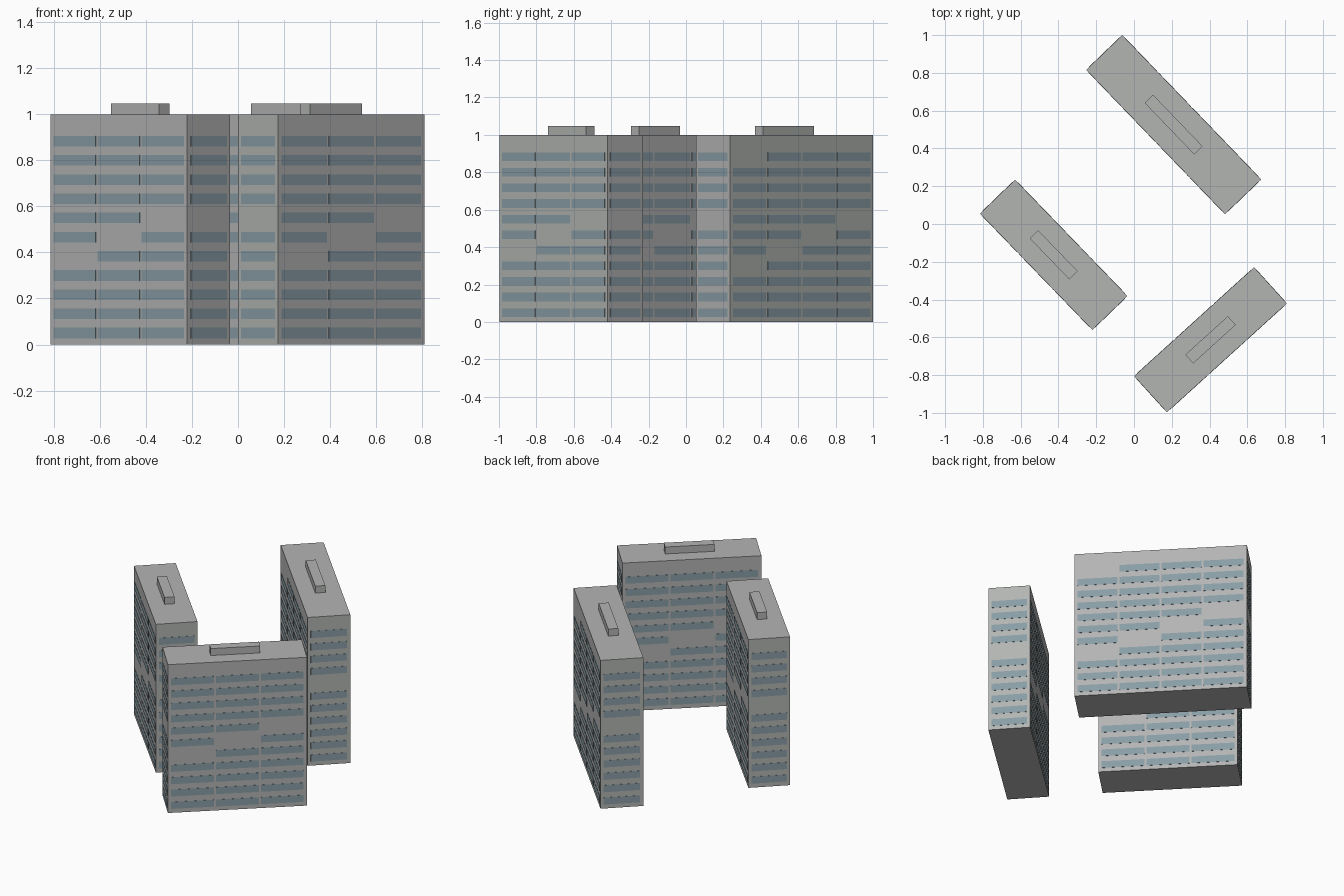
import bpy, bmesh, math
from mathutils import Matrix, Vector

cube = bpy.data.objects.get("Cube")
if cube:
    bpy.data.objects.remove(cube)

ROWS, PITCH, FIRST = 11, 0.0833, 0.05    # storeys of glazing
BAND, MARGIN, GAP = 0.046, 0.02, 0.012   # band height, corner margin, mullion gap


def material(name, rgb):
    m = bpy.data.materials.new(name)
    m.use_nodes = True
    m.diffuse_color = (*rgb, 1)
    m.node_tree.nodes["Principled BSDF"].inputs["Base Color"].default_value = (*rgb, 1)
    return m


concrete = material("grey concrete", (0.45, 0.46, 0.45))
glass = material("blue grey glass", (0.25, 0.34, 0.38))


def add_box(bm, size, centre, turn=Matrix()):
    bmesh.ops.create_cube(bm, size=1, matrix=turn @ Matrix.Translation(centre)
                          @ Matrix.Diagonal((*size, 1)))


def finish(bm, name, mat, place):
    mesh = bpy.data.meshes.new(name)
    bm.to_mesh(mesh)
    bm.free()
    mesh.materials.append(mat)
    ob = bpy.data.objects.new(name, mesh)
    ob.matrix_world = place
    bpy.context.collection.objects.link(ob)


def is_blank(row, col, cols):
    # a diagonal of blank panels runs across the middle storeys
    return row + col == cols + 3 or (cols == 4 and row + col == 0)


def glaze(bm, width, depth, cols, turn):
    # window bands on one facade, rows counted from the top
    pane = (width - 2 * MARGIN - (cols - 1) * GAP) / cols
    for row in range(ROWS):
        z = FIRST + PITCH * (ROWS - 1 - row)
        for col in range(cols):
            if not is_blank(row, col, cols):
                x = -width / 2 + MARGIN + pane / 2 + col * (pane + GAP)
                add_box(bm, (pane, 0.003, BAND), Vector((x, -depth / 2, z)), turn)


def tower(name, centre, angle, length, width, cols, hut):
    place = Matrix.Translation((*centre, 0)) @ Matrix.Rotation(math.radians(angle), 4, 'Z')
    # main slab
    bm = bmesh.new()
    add_box(bm, (length, width, 1), Vector((0, 0, 0.5)))
    finish(bm, name + "_block", concrete, place)
    # rooftop plant room
    bm = bmesh.new()
    add_box(bm, (hut, 0.062, 0.047), Vector((0, 0, 1.0235)))
    finish(bm, name + "_roof_room", concrete, place)
    # windows on all four sides
    bm = bmesh.new()
    for side in range(4):
        turn = Matrix.Rotation(side * math.pi / 2, 4, 'Z')
        if side % 2 == 0:
            glaze(bm, length, width, cols, turn)
        else:
            glaze(bm, width, length, 1, turn)
    finish(bm, name + "_windows", glass, place)


tower("back_tower", (0.21, 0.526), -46.1, 1.06, 0.265, 4, 0.378)
tower("right_tower", (-0.425, -0.163), -46.0, 0.856, 0.258, 3, 0.302)
tower("front_tower", (0.405, -0.613), 42.2, 0.857, 0.258, 3, 0.304)
